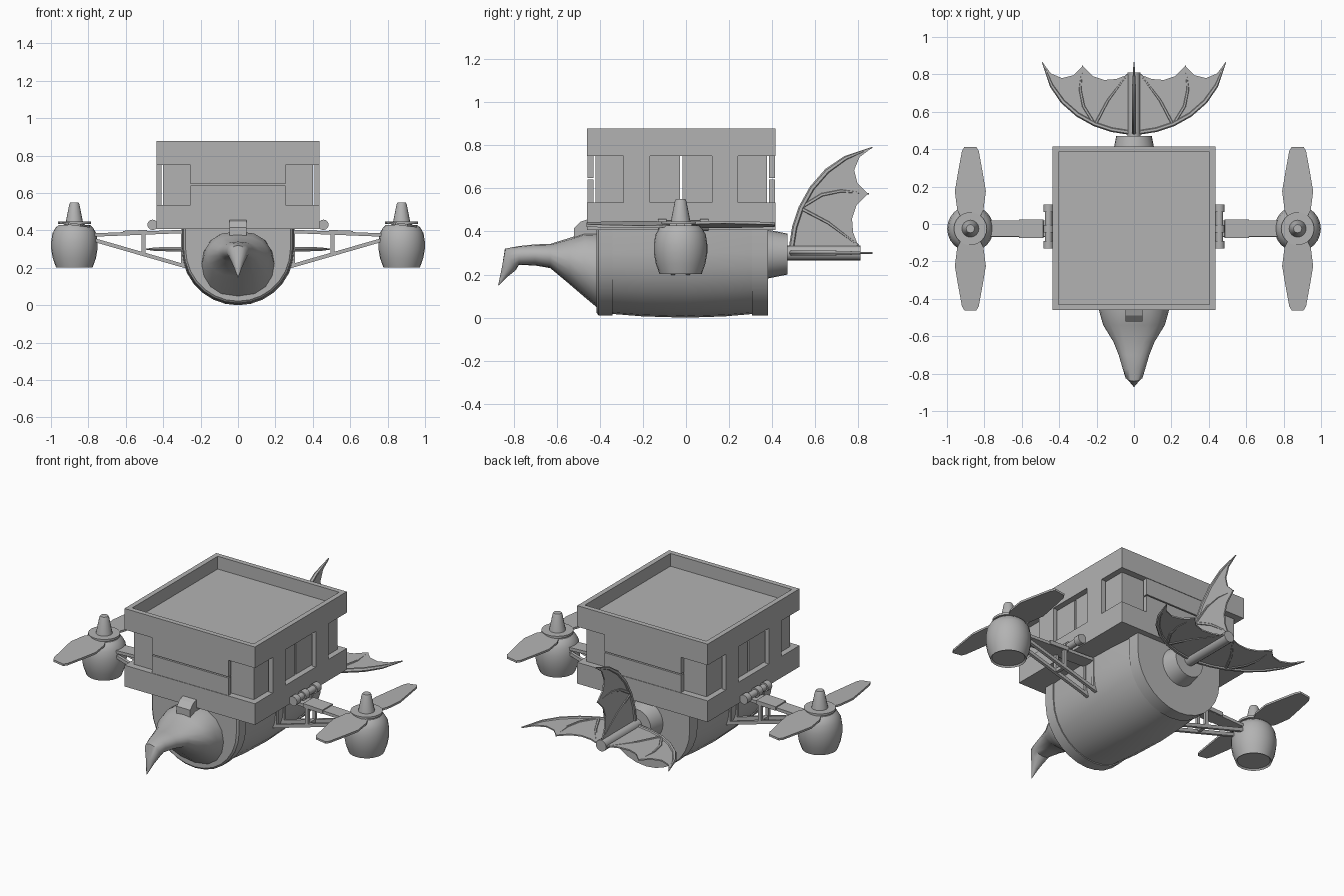
import bpy, bmesh, math
from mathutils import Vector, Matrix

if "Cube" in bpy.data.objects:
    bpy.data.objects.remove(bpy.data.objects["Cube"], do_unlink=True)

grey = bpy.data.materials.new("plain grey")
grey.use_nodes = True
grey.diffuse_color = (0.45, 0.45, 0.45, 1)
grey.node_tree.nodes["Principled BSDF"].inputs["Base Color"].default_value = (0.45, 0.45, 0.45, 1)


def finish(name, bm, smooth=None):
    bmesh.ops.recalc_face_normals(bm, faces=bm.faces)
    mesh = bpy.data.meshes.new(name)
    bm.to_mesh(mesh)
    bm.free()
    mesh.materials.append(grey)
    obj = bpy.data.objects.new(name, mesh)
    bpy.context.collection.objects.link(obj)
    if smooth:
        bpy.ops.object.select_all(action="DESELECT")
        obj.select_set(True)
        bpy.context.view_layer.objects.active = obj
        bpy.ops.object.shade_smooth_by_angle(angle=math.radians(smooth))
    return obj


def loft(name, rings, smooth=None):
    """Skin a list of equal closed rings and cap both ends."""
    bm = bmesh.new()
    loops = [[bm.verts.new(p) for p in ring] for ring in rings]
    n = len(loops[0])
    for a, b in zip(loops, loops[1:]):
        for i in range(n):
            j = (i + 1) % n
            bm.faces.new((a[i], a[j], b[j], b[i]))
    bm.faces.new(loops[0])
    bm.faces.new(loops[-1])
    return finish(name, bm, smooth)


def box(name, x0, x1, y0, y1, z0, z1):
    ring = [(x0, y0), (x1, y0), (x1, y1), (x0, y1)]
    return loft(name, [[(x, y, z) for x, y in ring] for z in (z0, z1)])


def lathe(name, profile, centre, axis="Z", sides=24, smooth=35):
    """Turn (radius, height) points round an axis through centre."""
    turn = Matrix.Rotation(-math.pi / 2, 3, "X") if axis == "Y" else Matrix.Identity(3)
    rings = []
    for r, h in profile:
        angles = [2 * math.pi * i / sides for i in range(sides)]
        rings.append([turn @ Vector((r * math.cos(a), r * math.sin(a), h)) + Vector(centre) for a in angles])
    return loft(name, rings, smooth)


def beam(name, a, b, width, height):
    """Straight bar in the xz plane, width along y."""
    (xa, ya, za), (xb, yb, zb) = a, b
    w, h = width / 2, height / 2
    d = Vector((xb - xa, 0, zb - za)).normalized()
    up = Vector((-d.z, 0, d.x)) * h
    side = Vector((0, w, 0))
    return loft(name, [[Vector(p) + side + up, Vector(p) - side + up,
                        Vector(p) - side - up, Vector(p) + side - up] for p in (a, b)])


def tube(name, points, radii, matrix):
    """Tapered rib through a few points in the fin plane."""
    rings = []
    for i, p in enumerate(points):
        d = Vector(points[min(i + 1, len(points) - 1)]) - Vector(points[max(i - 1, 0)])
        across = Vector((d.y, -d.x, 0)).normalized()
        ring = [2 * math.pi * k / 6 for k in range(6)]
        rings.append([matrix @ (Vector((*p, 0)) + radii[i] * (across * math.cos(a) + Vector((0, 0, math.sin(a)))))
                      for a in ring])
    return loft(name, rings, 50)


# Cabin: floor tray, roof with raised rim
X, Y0, Y1 = 0.435, -0.46, 0.415
box("cabin_floor", -X, X, Y0, Y1, 0.407, 0.535)
box("cabin_roof", -X + 0.03, X - 0.03, Y0 + 0.03, Y1 - 0.03, 0.75, 0.80)
box("roof_rim_front", -X, X, Y0, Y0 + 0.03, 0.75, 0.877)
box("roof_rim_back", -X, X, Y1 - 0.03, Y1, 0.75, 0.877)
for s, label in ((1, "left"), (-1, "right")):
    a, b = sorted((s * X, s * (X - 0.03)))
    box("roof_rim_" + label, a, b, Y0 + 0.03, Y1 - 0.03, 0.75, 0.877)

    # Recessed side walls with a slit between them, flush posts in front
    a, b = sorted((s * 0.40, s * 0.38))
    box("side_wall_front_" + label, a, b, -0.42, -0.027, 0.535, 0.75)
    box("side_wall_back_" + label, a, b, -0.017, 0.375, 0.535, 0.75)
    a, b = sorted((s * X, s * 0.408))
    for y0, end in ((-0.29, "front"), (0.12, "back")):
        box(f"side_post_{end}_{label}", a, b, y0, y0 + 0.122, 0.535, 0.75)

# Recessed end walls with two flush stacked shutters
for y, s, label in ((Y0, 1, "front"), (Y1, -1, "back")):
    a, b = sorted((y + s * 0.04, y + s * 0.06))
    box("end_wall_" + label, -0.40, 0.40, a, b, 0.535, 0.75)
    a, b = sorted((y + s * 0.003, y + s * 0.03))
    box("lower_shutter_" + label, -0.255, 0.255, a, b, 0.535, 0.641)
    box("upper_shutter_" + label, -0.255, 0.255, a, b, 0.648, 0.75)


# Hull: U-shaped barrel with end rims
def u_ring(y, r):
    arc = [math.pi + math.pi * i / 14 for i in range(15)]
    ring = [(r * math.cos(a), y, 0.302 + r * math.sin(a)) for a in arc]
    return [(-r, y, 0.41)] + ring + [(r, y, 0.41)]


loft("hull", [u_ring(y, r) for y, r in ((-0.35, 0.284), (-0.2, 0.296), (0, 0.302), (0.18, 0.296), (0.32, 0.284))], 35)
loft("hull_front_rim", [u_ring(y, r) for y, r in ((-0.415, 0.28), (-0.405, 0.291), (-0.34, 0.291))], 35)
loft("hull_back_rim", [u_ring(y, r) for y, r in ((0.305, 0.291), (0.38, 0.291))], 35)
lathe("tail_socket", [(0.115, 0.37), (0.105, 0.42), (0.095, 0.47)], (0, 0, 0.295), "Y")
lathe("tail_pole", [(0.034, 0.46), (0.034, 0.81)], (0, 0, 0.30), "Y", 16)

# Head and hooked beak: sections of (y, half width, bottom, top)
head = [(-0.41, 0.195, 0.045, 0.395), (-0.47, 0.185, 0.095, 0.395), (-0.54, 0.165, 0.155, 0.37),
        (-0.63, 0.11, 0.23, 0.342), (-0.70, 0.082, 0.242, 0.34), (-0.775, 0.06, 0.245, 0.332)]
rings = []
for y, w, low, high in head:
    ring = []
    for i in range(16):
        a = 2 * math.pi * i / 16
        c, s = math.cos(a), math.sin(a)
        z = (high + low) / 2 + (high - low) / 2 * s
        ring.append((w * math.copysign(abs(c) ** 0.8, c), y, z))
    rings.append(ring)
# The hook turns downward, so its sections tilt
for y, z, w, h in ((-0.815, 0.27, 0.048, 0.05), (-0.84, 0.215, 0.025, 0.025), (-0.87, 0.15, 0.002, 0.002)):
    ring = []
    for i in range(16):
        a = 2 * math.pi * i / 16
        ring.append((w * math.cos(a), y - 0.5 * h * math.sin(a), z + h * math.sin(a)))
    rings.append(ring)
loft("head_and_beak", rings, 40)
hood = [(-0.52, 0.37), (-0.52, 0.415), (-0.49, 0.445), (-0.46, 0.455), (-0.41, 0.455), (-0.41, 0.37)]
loft("head_clasp", [[(x, y, z) for y, z in hood] for x in (-0.045, 0.045)])

# Tail fins: scalloped webs with ribs, in (outward, back) coordinates
lead = [(0.025, 0.49), (0.12, 0.505), (0.21, 0.535), (0.30, 0.585), (0.38, 0.655), (0.44, 0.74), (0.49, 0.865)]
trail = [(0.445, 0.805), (0.385, 0.78), (0.325, 0.795), (0.275, 0.845), (0.22, 0.79), (0.16, 0.77),
         (0.095, 0.775), (0.03, 0.80)]
ribs = {"lead": (lead, [0.013] * 5 + [0.011, 0.003]),
        "mid": ([(0.215, 0.54), (0.27, 0.63), (0.288, 0.72), (0.275, 0.848)], [0.01, 0.01, 0.009, 0.003]),
        "inner": ([(0.205, 0.537), (0.14, 0.66), (0.035, 0.80)], [0.01, 0.009, 0.005])}
for label, angle in (("left", 0), ("upper", -90), ("right", 180)):
    m = Matrix.Translation((0, 0, 0.30)) @ Matrix.Rotation(math.radians(angle), 4, "Y")
    web = [[m @ Vector((u, v, t)) for u, v in lead + trail] for t in (-0.004, 0.004)]
    loft("fin_web_" + label, web)
    for rib, (points, radii) in ribs.items():
        tube(f"fin_rib_{rib}_{label}", points, radii, m)

# Outriggers, engine pods and propellers on both sides
YC = -0.025
for s, label in ((1, "left"), (-1, "right")):
    lathe("hinge_rod_" + label, [(0.02, -0.13), (0.02, 0.105)], (s * 0.457, 0, 0.43), "Y", 12)
    for y, end in ((-0.13, "front"), (-0.045, "middle"), (0.065, "back")):
        lathe(f"hinge_sleeve_{end}_{label}", [(0.028, y), (0.028, y + 0.04)], (s * 0.457, 0, 0.43), "Y", 12)
    beam("outrigger_beam_" + label, (s * 0.28, YC, 0.395), (s * 0.79, YC, 0.375), 0.085, 0.018)
    beam("outrigger_plate_" + label, (s * 0.485, YC, 0.391), (s * 0.615, YC, 0.386), 0.098, 0.024)
    for y, end in ((YC - 0.035, "front"), (YC + 0.035, "back")):
        beam(f"lower_strut_{end}_{label}", (s * 0.26, y, 0.202), (s * 0.78, y, 0.352), 0.018, 0.02)
        beam(f"upright_{end}_{label}", (s * 0.505, y, 0.27), (s * 0.505, y, 0.385), 0.018, 0.02)
        beam(f"hull_upright_{end}_{label}", (s * 0.297, y, 0.205), (s * 0.297, y, 0.40), 0.018, 0.018)
    beam("outrigger_tie_" + label, (s * 0.505, YC, 0.268), (s * 0.505, YC, 0.288), 0.07, 0.02)

    centre = (s * 0.875, YC, 0)
    lathe("engine_pod_" + label, [(0.09, 0.212), (0.098, 0.203), (0.115, 0.25), (0.124, 0.30), (0.124, 0.34),
                                  (0.117, 0.385), (0.10, 0.415), (0.085, 0.428)], centre)
    lathe("propeller_disc_" + label, [(0.088, 0.434), (0.088, 0.447)], centre)
    lathe("propeller_hub_" + label, [(0.046, 0.445), (0.027, 0.54), (0.022, 0.55)], centre, sides=16)

    # Twisted paddle blades: (distance, half width)
    blade = [(0.05, 0.045), (0.10, 0.07), (0.20, 0.083), (0.30, 0.066), (0.415, 0.045), (0.437, 0.032)]
    for e, end in ((1, "back"), (-1, "front")):
        rings = []
        for d, w in blade:
            ring = []
            for u, t in ((-1, -0.006), (1, -0.006), (1, 0.006), (-1, 0.006)):
                ring.append((centre[0] + u * w, YC + e * d, 0.432 + e * u * w * 0.13 + t))
            rings.append(ring)
        loft(f"propeller_blade_{end}_{label}", rings)
